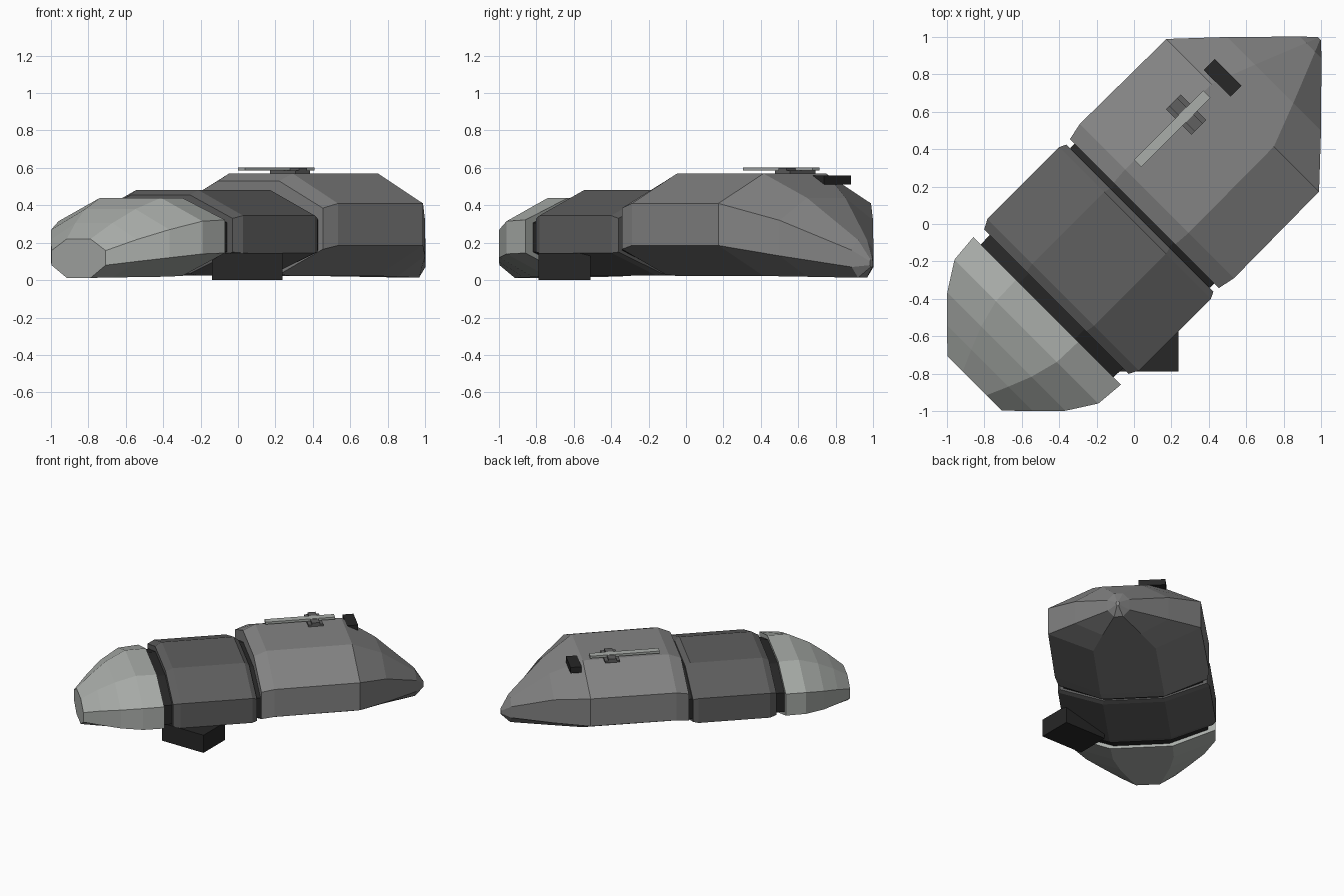
import bpy, bmesh, math
from mathutils import Matrix

TURN = Matrix.Rotation(math.radians(45), 4, 'Z')   # whole body lies on the diagonal


def material(name, v):
    m = bpy.data.materials.new(name)
    m.diffuse_color = (v[0], v[1], v[2], 1)
    return m


PALE = material("pale_grey", (0.40, 0.42, 0.40))
MID = material("mid_grey", (0.23, 0.23, 0.23))
DEEP = material("deep_grey", (0.115, 0.115, 0.115))
DARK = material("near_black", (0.02, 0.02, 0.02))


def finish(bm, name, mat, matrix):
    bmesh.ops.recalc_face_normals(bm, faces=bm.faces)
    bmesh.ops.transform(bm, matrix=matrix, verts=bm.verts)
    me = bpy.data.meshes.new(name)
    bm.to_mesh(me)
    bm.free()
    me.materials.append(mat)
    ob = bpy.data.objects.new(name, me)
    bpy.context.collection.objects.link(ob)
    return ob


def hull(name, rings, mat):
    """Loft octagons: (along, half width, half flat, bottom, low, shoulder, top)."""
    bm = bmesh.new()
    loops = []
    for u, w, f, z0, z1, z2, z3 in rings:
        right = [(f, z0), (w, z1), (w, z2), (f, z3)]
        section = right + [(-y, z) for y, z in reversed(right)]
        loops.append([bm.verts.new((u, y, z)) for y, z in section])
    for a, b in zip(loops, loops[1:]):
        for i in range(8):
            j = (i + 1) % 8
            bm.faces.new((a[i], a[j], b[j], b[i]))
    bm.faces.new(loops[0])
    bm.faces.new(loops[-1])
    return finish(bm, name, mat, TURN)


def box(name, lo, hi, mat, matrix=TURN):
    bm = bmesh.new()
    bmesh.ops.create_cube(bm, size=1)
    for v in bm.verts:
        for k in range(3):
            v.co[k] = hi[k] if v.co[k] > 0 else lo[k]
    return finish(bm, name, mat, matrix)


# rounded nose section
hull("nose_section", [
    (-1.205, 0.205, 0.09, 0.012, 0.08, 0.158, 0.22),
    (-1.09, 0.325, 0.14, 0.014, 0.10, 0.217, 0.305),
    (-0.965, 0.447, 0.19, 0.016, 0.12, 0.27, 0.38),
    (-0.813, 0.544, 0.23, 0.018, 0.14, 0.315, 0.44),
    (-0.656, 0.558, 0.235, 0.022, 0.145, 0.322, 0.44)], PALE)

# middle section with chamfered ends
hull("middle_section", [
    (-0.587, 0.546, 0.225, 0.035, 0.15, 0.33, 0.455),
    (-0.535, 0.573, 0.234, 0.025, 0.145, 0.345, 0.482),
    (0.008, 0.573, 0.234, 0.025, 0.145, 0.345, 0.482),
    (0.045, 0.556, 0.225, 0.035, 0.15, 0.33, 0.455)], DEEP)

# large rear section drawn to a point
hull("rear_section", [
    (0.078, 0.563, 0.233, 0.03, 0.165, 0.385, 0.53),
    (0.173, 0.583, 0.24, 0.022, 0.185, 0.41, 0.57),
    (0.822, 0.577, 0.236, 0.022, 0.185, 0.41, 0.57),
    (1.06, 0.354, 0.145, 0.018, 0.13, 0.32, 0.44),
    (1.335, 0.082, 0.034, 0.013, 0.07, 0.16, 0.215),
    (1.402, 0.012, 0.006, 0.07, 0.08, 0.10, 0.11)], MID)

# dark core seen in the joints between sections
hull("joint_core", [
    (-0.70, 0.50, 0.21, 0.045, 0.15, 0.305, 0.415),
    (0.12, 0.53, 0.22, 0.045, 0.16, 0.325, 0.44)], DARK)

# square foot under the right side, aligned to the world axes
box("side_foot", (-0.14, -0.788, 0.0), (0.238, -0.51, 0.145), DARK, Matrix())

# roof fittings
box("roof_strip", (0.242, 0.188, 0.585), (0.767, 0.242, 0.603), PALE)
box("strip_mount", (0.554, 0.12, 0.57), (0.666, 0.312, 0.585), DEEP)
box("strip_clamp", (0.58, 0.12, 0.57), (0.64, 0.312, 0.60), DEEP)
box("roof_block", (0.845, 0.116, 0.51), (0.929, 0.318, 0.558), DARK)
